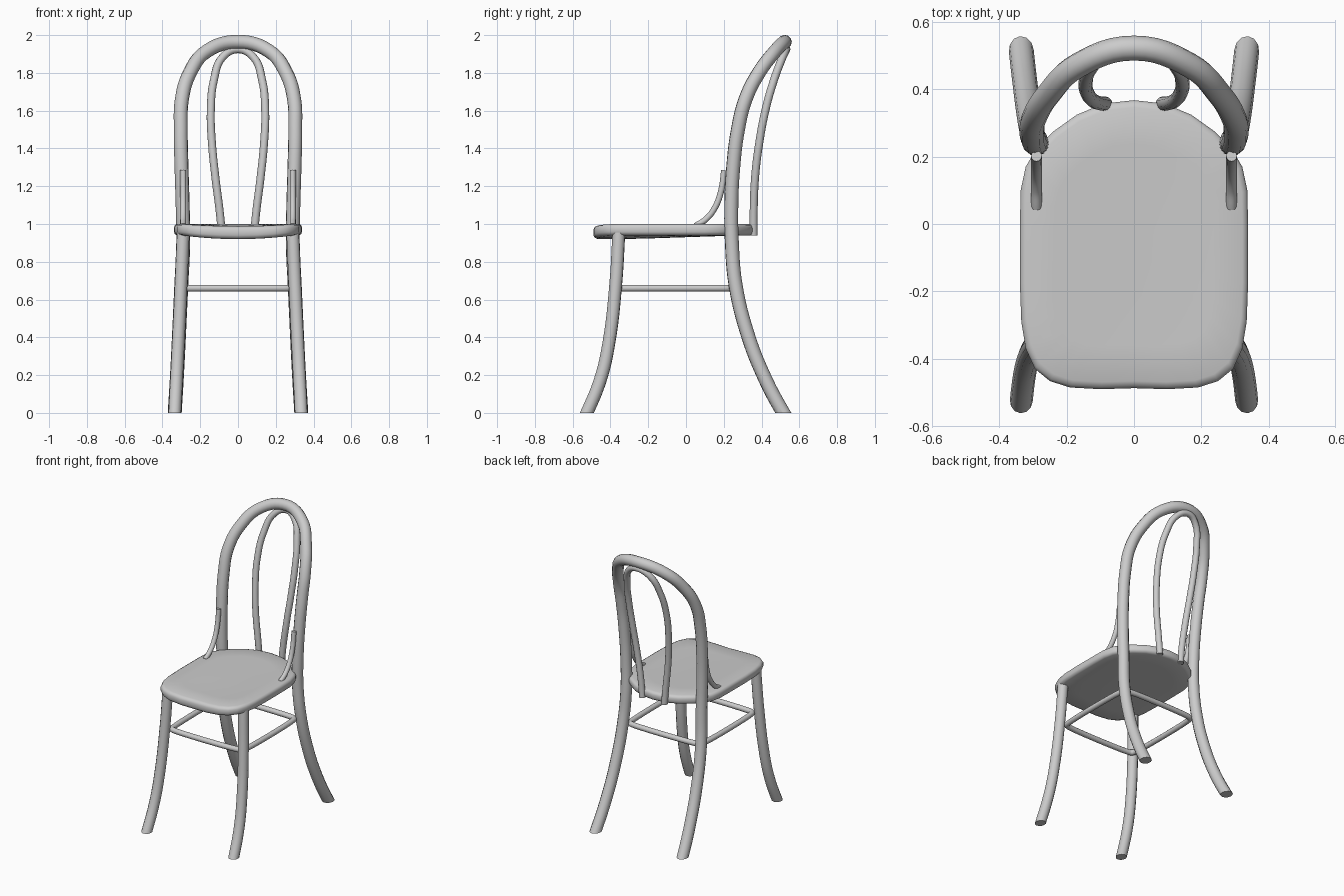
import bpy
import bmesh
import math

default = bpy.data.objects.get("Cube")
if default:
    bpy.data.objects.remove(default, do_unlink=True)

wood = bpy.data.materials.new("grey_wood")
wood.use_nodes = True
GREY = (0.6, 0.6, 0.6, 1)
wood.diffuse_color = GREY
wood.node_tree.nodes["Principled BSDF"].inputs["Base Color"].default_value = GREY


def finish(name, bm, angle=50):
    """Turn a bmesh into a smooth-shaded object."""
    bmesh.ops.recalc_face_normals(bm, faces=bm.faces)
    mesh = bpy.data.meshes.new(name)
    bm.to_mesh(mesh)
    bm.free()
    mesh.materials.append(wood)
    obj = bpy.data.objects.new(name, mesh)
    bpy.context.collection.objects.link(obj)
    bpy.ops.object.select_all(action="DESELECT")
    obj.select_set(True)
    bpy.context.view_layer.objects.active = obj
    bpy.ops.object.shade_smooth_by_angle(angle=math.radians(angle))
    return obj


def tube(name, points, radius, closed=False, cut_floor=False):
    """Round bent rod through the points, optionally sawn off at the floor."""
    curve = bpy.data.curves.new(name + "_path", "CURVE")
    curve.dimensions = "3D"
    curve.bevel_depth = radius
    curve.bevel_resolution = 4
    curve.resolution_u = 6
    curve.use_fill_caps = True
    spline = curve.splines.new("BEZIER")
    spline.bezier_points.add(len(points) - 1)
    spline.use_cyclic_u = closed
    for bp, co in zip(spline.bezier_points, points):
        bp.co = co
        bp.handle_left_type = bp.handle_right_type = "AUTO"
    helper = bpy.data.objects.new(name + "_path", curve)
    bpy.context.collection.objects.link(helper)
    bpy.context.view_layer.update()
    graph = bpy.context.evaluated_depsgraph_get()
    mesh = bpy.data.meshes.new_from_object(helper.evaluated_get(graph))
    bm = bmesh.new()
    bm.from_mesh(mesh)
    bpy.data.objects.remove(helper, do_unlink=True)
    bpy.data.meshes.remove(mesh)
    bmesh.ops.remove_doubles(bm, verts=bm.verts, dist=0.0005)
    if cut_floor:
        bmesh.ops.bisect_plane(bm, geom=bm.verts[:] + bm.edges[:] + bm.faces[:],
                               plane_co=(0, 0, 0), plane_no=(0, 0, 1), clear_inner=True)
        rim = [e for e in bm.edges if e.is_boundary]
        bmesh.ops.holes_fill(bm, edges=rim, sides=0)
    return finish(name, bm)


def mirror_path(half):
    """Complete a path that ends on the centre line."""
    return half + [(-x, y, z) for x, y, z in reversed(half[:-1])]


# Back legs and outer hoop, one continuous bent rod
outer = [(0.339, 0.56, -0.07), (0.335, 0.515, 0), (0.323, 0.41, 0.2), (0.312, 0.325, 0.42),
         (0.3, 0.262, 0.68), (0.29, 0.243, 0.9), (0.293, 0.24, 1.1), (0.299, 0.25, 1.3),
         (0.303, 0.275, 1.5), (0.297, 0.315, 1.66), (0.255, 0.385, 1.8),
         (0.165, 0.472, 1.915), (0, 0.523, 1.964)]
tube("back_legs_and_hoop", mirror_path(outer), 0.037, cut_floor=True)

# Inner hoop of the backrest
inner = [(0.085, 0.358, 0.94), (0.095, 0.358, 1.05), (0.12, 0.366, 1.25), (0.138, 0.388, 1.43),
         (0.144, 0.42, 1.6), (0.128, 0.465, 1.76), (0.08, 0.512, 1.885), (0, 0.532, 1.925)]
tube("inner_hoop", mirror_path(inner), 0.021)

# Front legs and the small braces between seat and hoop
for side, s in (("left", 1), ("right", -1)):
    leg = [(0.29, -0.355, 0.96), (0.302, -0.372, 0.68), (0.317, -0.41, 0.36),
           (0.326, -0.452, 0.18), (0.335, -0.525, 0), (0.338, -0.56, -0.07)]
    tube(side + "_front_leg", [(s * x, y, z) for x, y, z in leg], 0.034, cut_floor=True)
    brace = [(0.05, 0.99), (0.105, 1.025), (0.155, 1.09), (0.187, 1.18), (0.202, 1.285)]
    tube(side + "_brace", [(s * 0.29, y, z) for y, z in brace], 0.016)

# Stretcher ring running round the inside of the legs
X, FRONT, BACK, R = 0.28, -0.35, 0.24, 0.035
ring = []
for cx, cy, start in ((X - R, BACK - R, 0), (R - X, BACK - R, 90),
                      (R - X, FRONT + R, 180), (X - R, FRONT + R, 270)):
    for step in (0, 45, 90):
        a = math.radians(start + step)
        ring.append((cx + R * math.cos(a), cy + R * math.sin(a), 0.66))
tube("stretcher_ring", ring, 0.018, closed=True)

# Seat: rounded outline lofted through rings, with a shallow dip towards the front
half = [(0, -0.488), (0.1, -0.491), (0.19, -0.486), (0.25, -0.467), (0.295, -0.43),
        (0.322, -0.37), (0.335, -0.29), (0.339, -0.18), (0.339, 0), (0.337, 0.1),
        (0.322, 0.17), (0.29, 0.225), (0.24, 0.275), (0.17, 0.325), (0.09, 0.358), (0, 0.368)]
outline = half + [(-x, y) for x, y in half[-2:0:-1]]
CY = -0.06
rings = [(0.35, 0), (0.7, 0), (0.95, 0), (0.985, 0.1), (1, 0.3), (1, 0.7),
         (0.985, 0.9), (0.95, 1), (0.7, 1), (0.35, 1)]


def seat_point(x, y, t):
    middle = max(0, 1 - (x / 0.3) ** 2)
    forward = min(1, max(0, (0.3 - y) / 0.6))
    top = 1.0 - 0.012 * middle * forward
    bottom = 0.94 - 0.02 * middle * forward
    return (x, y, bottom + t * (top - bottom))


bm = bmesh.new()
loops = [[bm.verts.new(seat_point(x * k, CY + (y - CY) * k, t)) for x, y in outline]
         for k, t in rings]
count = len(outline)
for a, b in zip(loops, loops[1:]):
    for i in range(count):
        j = (i + 1) % count
        bm.faces.new((a[i], a[j], b[j], b[i]))
for loop, t in ((loops[0], 0), (loops[-1], 1)):
    centre = bm.verts.new(seat_point(0, CY, t))
    for i in range(count):
        bm.faces.new((loop[i], loop[(i + 1) % count], centre))
finish("seat", bm, 60)
